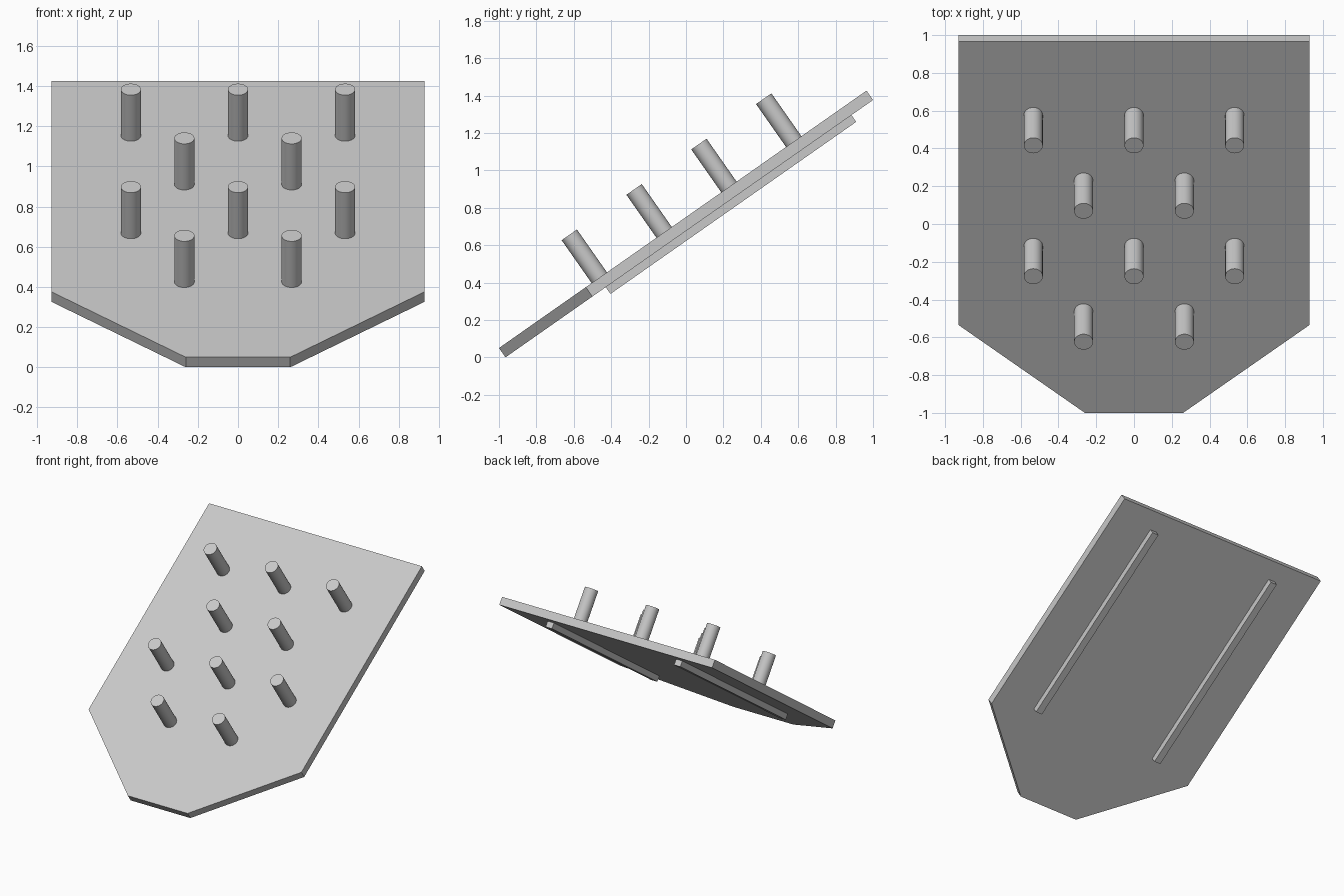
import bpy, bmesh
from math import radians
from mathutils import Matrix, Vector

cube = bpy.data.objects.get("Cube")
if cube:
    bpy.data.objects.remove(cube, do_unlink=True)

# One plain grey for the whole model
grey = bpy.data.materials.new("light_grey")
grey.use_nodes = True
colour = (0.58, 0.58, 0.58, 1)
grey.diffuse_color = colour
grey.node_tree.nodes["Principled BSDF"].inputs["Base Color"].default_value = colour

# Sloping frame: origin on the front top edge, y up the slope, z out of the board
SLOPE = Matrix.Translation((0, -1, 0.05)) @ Matrix.Rotation(radians(35), 4, "X")
THICK = 0.061


def finish(name, bm, smooth=False):
    bmesh.ops.recalc_face_normals(bm, faces=bm.faces)
    for face in bm.faces:
        face.smooth = smooth and len(face.verts) == 4
    mesh = bpy.data.meshes.new(name)
    bm.to_mesh(mesh)
    bm.free()
    mesh.materials.append(grey)
    obj = bpy.data.objects.new(name, mesh)
    obj.matrix_world = SLOPE
    bpy.context.collection.objects.link(obj)
    if smooth:
        for edge in mesh.edges:
            ends = [mesh.vertices[i].co.z for i in edge.vertices]
            edge.use_edge_sharp = abs(ends[0] - ends[1]) < 0.001
    return obj


# Board: outline with a tapered front, extruded downwards
half = [(0.26, 0), (0.928, 0.567), (0.928, 2.399)]
outline = half + [(-x, y) for x, y in reversed(half)]
bm = bmesh.new()
face = bm.faces.new([bm.verts.new((x, y, 0)) for x, y in outline])
extruded = bmesh.ops.extrude_face_region(bm, geom=[face], use_keep_orig=True)
lower = [v for v in extruded["geom"] if isinstance(v, bmesh.types.BMVert)]
bmesh.ops.translate(bm, verts=lower, vec=(0, 0, -THICK))
finish("board", bm)

# Pegs: staggered rows of two and three
PEG = 0.28
for row in range(4):
    columns = (-0.267, 0.267) if row % 2 == 0 else (-0.533, 0, 0.533)
    for col, x in enumerate(columns):
        bm = bmesh.new()
        place = Matrix.Translation((x, 0.655 + 0.423 * row, PEG / 2))
        bmesh.ops.create_cone(bm, cap_ends=True, segments=32, radius1=0.05,
                              radius2=0.05, depth=PEG, matrix=place)
        finish(f"peg_{row + 1}_{col + 1}", bm, smooth=True)

# Rails: two slim bars under the board
start, end, depth = 0.654, 2.258, 0.044
for side, name in ((1, "left_rail"), (-1, "right_rail")):
    bm = bmesh.new()
    centre = Vector((side * 0.56, (start + end) / 2, -THICK - depth / 2))
    size = Matrix.Diagonal((0.055, end - start, depth, 1))
    bmesh.ops.create_cube(bm, size=1, matrix=Matrix.Translation(centre) @ size)
    finish(name, bm)
